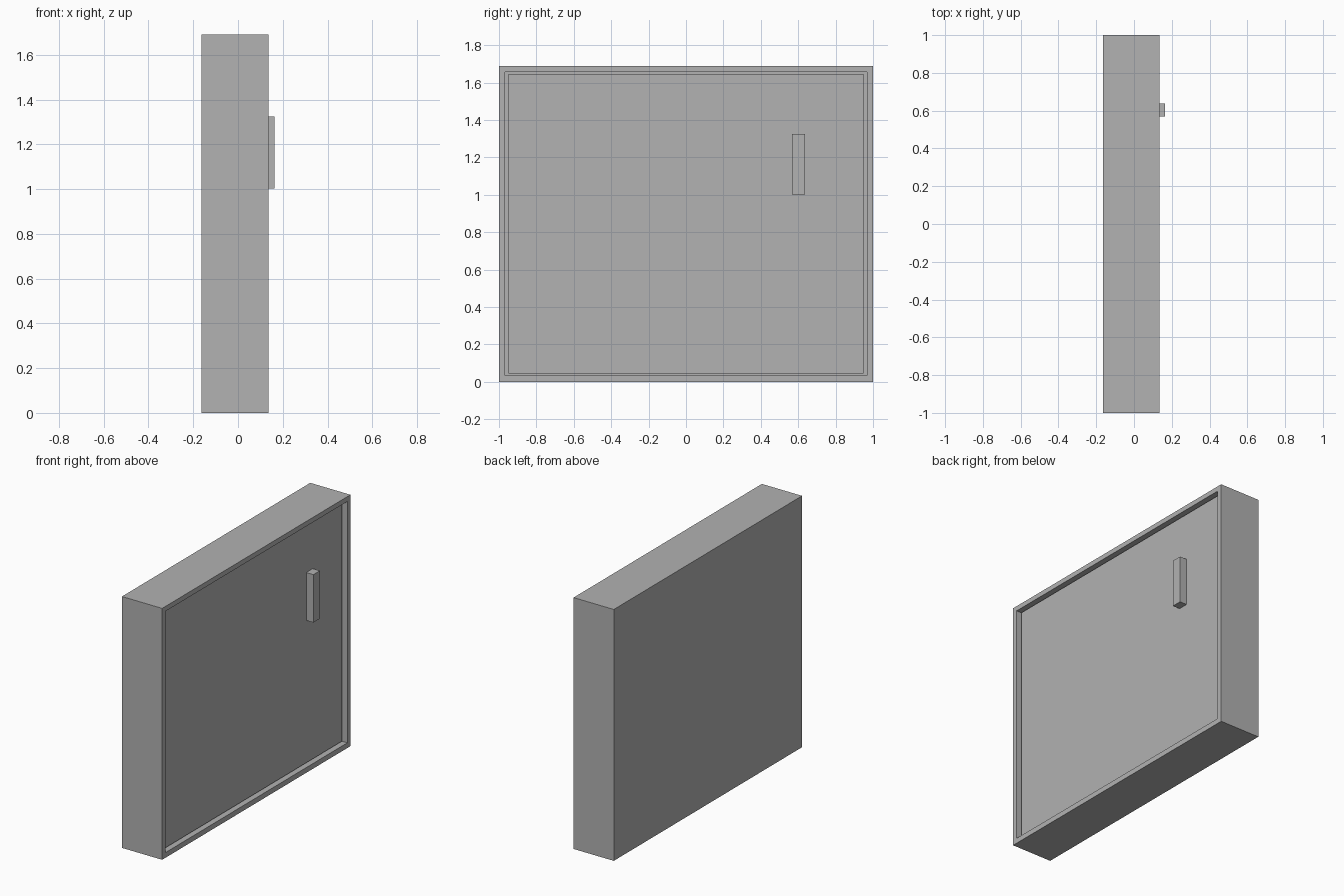
import bpy
import bmesh
from mathutils import Vector

cube = bpy.data.objects.get("Cube")
if cube:
    bpy.data.objects.remove(cube, do_unlink=True)

grey = bpy.data.materials.new("plain grey")
grey.use_nodes = True
grey.diffuse_color = (0.445, 0.445, 0.445, 1)
grey.node_tree.nodes["Principled BSDF"].inputs["Base Color"].default_value = grey.diffuse_color


def new_object(name, bm):
    bmesh.ops.recalc_face_normals(bm, faces=bm.faces)
    mesh = bpy.data.meshes.new(name)
    bm.to_mesh(mesh)
    bm.free()
    mesh.materials.append(grey)
    obj = bpy.data.objects.new(name, mesh)
    bpy.context.collection.objects.link(obj)
    return obj


def box_mesh(low, high):
    low, high = Vector(low), Vector(high)
    bm = bmesh.new()
    bmesh.ops.create_cube(bm, size=1)
    bmesh.ops.scale(bm, verts=bm.verts, vec=high - low)
    bmesh.ops.translate(bm, verts=bm.verts, vec=(low + high) / 2)
    return bm


# Cabinet body: solid box with its open side inset and pushed in to a cavity
body = box_mesh((-0.163, -1, 0), (0.136, 1, 1.69))
opening = max(body.faces, key=lambda f: f.calc_center_median().x)
rim = 0.047
bmesh.ops.inset_individual(body, faces=[opening], thickness=rim)
for v in opening.verts:
    v.co.z = 0.035 if v.co.z < 0.8 else 1.657
hole = bmesh.ops.extrude_face_region(body, geom=[opening])
pushed = [g for g in hole["geom"] if isinstance(g, bmesh.types.BMVert)]
bmesh.ops.translate(body, verts=pushed, vec=(-0.25, 0, 0))
if opening.is_valid:
    bmesh.ops.delete(body, geom=[opening], context="FACES_ONLY")
new_object("cabinet_body", body)

# Door panel, set slightly back inside the opening
new_object("door", box_mesh((0.08, -0.949, 0.046), (0.11, 0.949, 1.646)))

# Upright handle bar on the door
new_object("door_handle", box_mesh((0.11, 0.568, 1.003), (0.163, 0.637, 1.325)))
